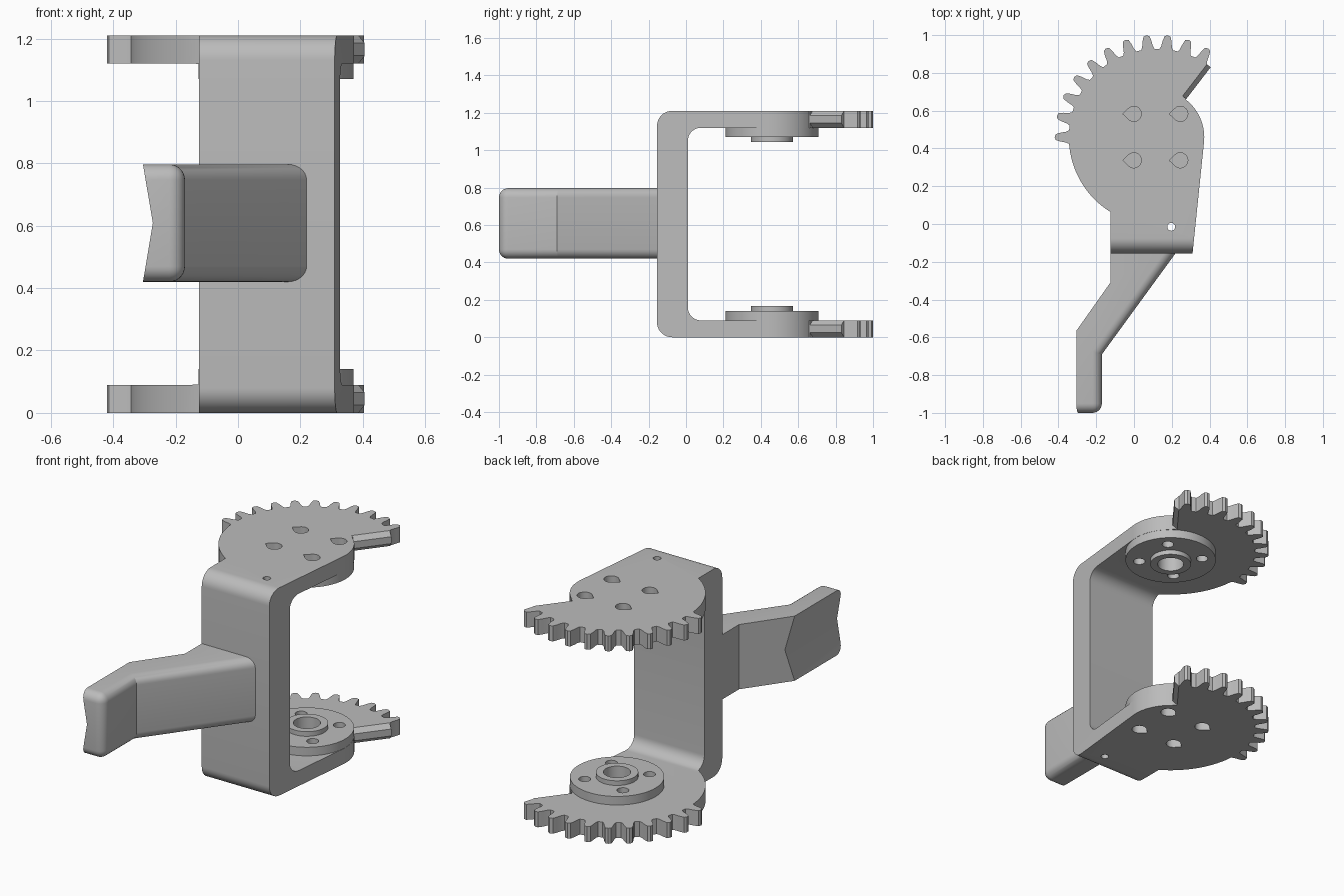
import bpy, bmesh, math
from mathutils import Vector, Matrix

if "Cube" in bpy.data.objects:
    bpy.data.objects.remove(bpy.data.objects["Cube"])

H = 1.21                       # overall height
CX, CY = 0.122, 0.46           # gear axis
HUB_R, ROOT, TIP = 0.25, 0.467, 0.542
END = 52.5                     # angle of the straight end of the gear sector

grey = bpy.data.materials.new("plain_grey")
grey.use_nodes = True
grey.diffuse_color = (0.5, 0.5, 0.5, 1)
grey.node_tree.nodes["Principled BSDF"].inputs["Base Color"].default_value = (0.5, 0.5, 0.5, 1)


def polar(r, deg, cx=CX, cy=CY):
    a = math.radians(deg)
    return (cx + r * math.cos(a), cy + r * math.sin(a))


def arc(r, a, b, n, cx=CX, cy=CY):
    return [polar(r, a + (b - a) * i / n, cx, cy) for i in range(n + 1)]


def circle(r, cx, cy, n=40):
    return arc(r, 0, 360, n, cx, cy)[:-1]


def add_prism(bm, pts, lo, hi, place=Matrix()):
    """Extrude a flat outline from lo to hi along local z."""
    face = bm.faces.new([bm.verts.new((x, y, lo)) for x, y in pts])
    out = bmesh.ops.extrude_face_region(bm, geom=[face])["geom"]
    top = [v for v in out if isinstance(v, bmesh.types.BMVert)]
    bmesh.ops.translate(bm, verts=top, vec=(0, 0, hi - lo))
    bmesh.ops.transform(bm, matrix=place, verts=list(face.verts) + top)


def finish(name, bm):
    bmesh.ops.recalc_face_normals(bm, faces=bm.faces)
    mesh = bpy.data.meshes.new(name)
    bm.to_mesh(mesh)
    bm.free()
    mesh.materials.append(grey)
    obj = bpy.data.objects.new(name, mesh)
    bpy.context.collection.objects.link(obj)
    return obj


def boolean(obj, cutter, operation):
    mod = obj.modifiers.new("cut", "BOOLEAN")
    mod.operation, mod.object, mod.solver = operation, cutter, "EXACT"
    bpy.context.view_layer.objects.active = obj
    bpy.ops.object.modifier_apply(modifier=mod.name)
    bpy.data.objects.remove(cutter)


def both_ends(bm, pts, lo, hi):
    add_prism(bm, pts, lo, hi)
    add_prism(bm, pts, H - hi, H - lo)


# C-shaped bracket: side profile with rounded corners, swept across x
T, FRONT, BACK, R_OUT, R_IN = 0.09, -0.155, 0.01, 0.08, 0.07
profile = [(1.2, 0)]
profile += arc(R_OUT, 270, 180, 10, FRONT + R_OUT, R_OUT)
profile += arc(R_OUT, 180, 90, 10, FRONT + R_OUT, H - R_OUT)
profile += [(1.2, H), (1.2, H - T)]
profile += arc(R_IN, 90, 180, 10, BACK + R_IN, H - T - R_IN)
profile += arc(R_IN, 180, 270, 10, BACK + R_IN, T + R_IN)
profile += [(1.2, T)]
bm = bmesh.new()
yz_to_world = Matrix(((0, 0, 1, 0), (1, 0, 0, 0), (0, 1, 0, 0), (0, 0, 0, 1)))
add_prism(bm, profile, -0.7, 0.7, yz_to_world)
bracket = finish("gear_bracket", bm)

# Plan outline: body, rounded shoulder, toothed sector, plain round flank
outline = [(-0.125, -0.3), (0.295, -0.3)]
outline += arc(HUB_R, -6, END, 18)
outline += [polar(ROOT, END)]
flank = [(4.4, ROOT), (3.4, 0.482), (2.6, 0.512), (1.7, 0.536)]
for tooth in range(11):
    mid = 60 + 12 * tooth
    outline += [polar(r, mid - a) for a, r in flank]
    outline += [polar(TIP, mid)]
    outline += [polar(r, mid + a) for a, r in reversed(flank)]
outline += arc(ROOT, 187, 238, 16)
bm = bmesh.new()
add_prism(bm, outline, -0.1, H + 0.1)
boolean(bracket, finish("outline_helper", bm), "INTERSECT")

# Bearing discs and raised hubs on the inner faces
for name, radius, lo, hi in (("disc", 0.249, 0.05, 0.14), ("hub", 0.112, 0.06, 0.167)):
    bm = bmesh.new()
    both_ends(bm, circle(radius, CX, CY, 64), lo, hi)
    boolean(bracket, finish(name, bm), "UNION")

# Bores, screw pockets, pin hole and end chamfers
bm = bmesh.new()
both_ends(bm, circle(0.072, CX, CY), 0.07, 0.25)
for sx in (-1, 1):
    for sy in (-1, 1):
        x, y = CX + sx * 0.123, CY + sy * 0.123
        both_ends(bm, circle(0.032, x, y, 24), 0.1, 0.25)
        teardrop = arc(0.04, -135, 135, 20, x, y) + [(x - 0.058, y)]
        both_ends(bm, teardrop, -0.1, 0.06)
add_prism(bm, circle(0.021, 0.197, -0.015, 20), -0.1, H + 0.1)
along = Matrix.Rotation(math.radians(END), 4, "Z") @ Matrix.Rotation(math.pi / 2, 4, "Y")
for z in (0, T, H - T, H):
    place = Matrix.Translation(Vector((CX, CY, z))) @ along
    add_prism(bm, circle(0.025, 0, 0, 4), HUB_R + 0.005, 0.6, place)
boolean(bracket, finish("hole_helper", bm), "DIFFERENCE")

# Cranked lever with its right-hand edges and free end rounded
LOW, HIGH = 0.42, 0.797
lever_path = [(-0.125, -0.1), (-0.125, -0.31), (-0.305, -0.565), (-0.305, -1.0),
              (-0.17, -1.0), (-0.17, -0.69), (0.26, -0.1)]
bm = bmesh.new()
add_prism(bm, lever_path, LOW, HIGH)


def on_round_side(v):
    x, y = v.co.x, v.co.y
    return y < -0.99 or (y < -0.6 and x > -0.2) or x > 0.2


def rounded(e):
    a, b = e.verts
    if not (on_round_side(a) and on_round_side(b)):
        return False
    upright = abs(a.co.z - b.co.z) > 0.1
    return not upright or (a.co.y < -0.99 and a.co.x > -0.2)


edges = [e for e in bm.edges if rounded(e)]
bmesh.ops.bevel(bm, geom=edges, offset=0.05, segments=7, profile=0.5,
                affect="EDGES", clamp_overlap=True)
lever = finish("lever", bm)

# Shallow V groove down the left face of the lever tip
MID = (LOW + HIGH) / 2
groove = [(-0.5, LOW - 0.05), (-0.313, LOW - 0.05), (-0.273, MID),
          (-0.313, HIGH + 0.05), (-0.5, HIGH + 0.05)]
bm = bmesh.new()
xz_to_world = Matrix(((1, 0, 0, 0), (0, 0, 1, 0), (0, 1, 0, 0), (0, 0, 0, 1)))
add_prism(bm, groove, -1.1, -0.45, xz_to_world)
boolean(lever, finish("groove_helper", bm), "DIFFERENCE")

# Smooth curves, crisp corners
bpy.ops.object.select_all(action="DESELECT")
for obj in (bracket, lever):
    obj.select_set(True)
bpy.context.view_layer.objects.active = bracket
bpy.ops.object.shade_smooth_by_angle(angle=math.radians(25))
